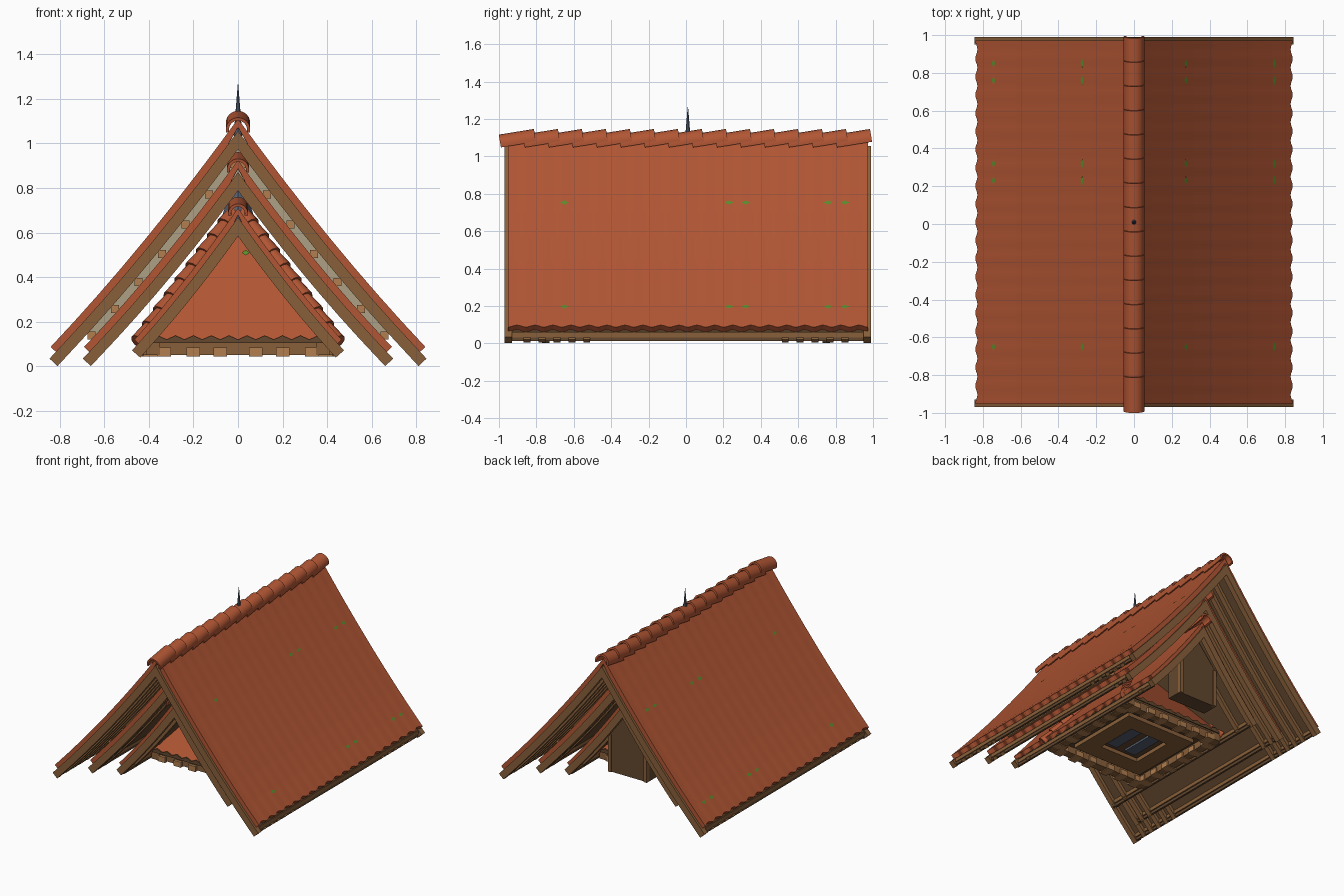
import bpy, bmesh, math
from mathutils import Vector, Matrix

cube = bpy.data.objects.get("Cube")
if cube:
    bpy.data.objects.remove(cube)


def material(name, rgb):
    m = bpy.data.materials.new(name)
    m.use_nodes = True
    m.diffuse_color = (*rgb, 1)
    m.node_tree.nodes["Principled BSDF"].inputs["Base Color"].default_value = (*rgb, 1)
    return m


TILE = material("terracotta", (0.44, 0.092, 0.034))
WOOD = material("wood", (0.25, 0.117, 0.043))
DARK = material("dark_wood", (0.125, 0.065, 0.028))
LIGHT = material("light_wood", (0.44, 0.21, 0.08))
PLASTER = material("plaster", (0.42, 0.35, 0.23))
METAL = material("metal", (0.09, 0.115, 0.16))
MOSS = material("moss", (0.1, 0.27, 0.025))


def finish(name, bm, mat, smooth=False):
    bmesh.ops.recalc_face_normals(bm, faces=bm.faces[:])
    mesh = bpy.data.meshes.new(name)
    bm.to_mesh(mesh)
    bm.free()
    mesh.materials.append(mat)
    ob = bpy.data.objects.new(name, mesh)
    bpy.context.collection.objects.link(ob)
    if smooth:
        bpy.ops.object.select_all(action='DESELECT')
        ob.select_set(True)
        bpy.context.view_layer.objects.active = ob
        bpy.ops.object.shade_smooth_by_angle(angle=math.radians(40))
    return ob


def add_box(bm, lo, hi):
    lo, hi = Vector(lo), Vector(hi)
    size = Matrix.Diagonal((*(hi - lo), 1))
    bmesh.ops.create_cube(bm, size=1, matrix=Matrix.Translation((lo + hi) / 2) @ size)


def add_prism(bm, outline, y0, y1):
    # Extrude an (x, z) outline along y
    f = bm.faces.new([bm.verts.new((x, y0, z)) for x, z in outline])
    ext = bmesh.ops.extrude_face_region(bm, geom=[f])
    moved = [v for v in ext["geom"] if isinstance(v, bmesh.types.BMVert)]
    bmesh.ops.translate(bm, verts=moved, vec=(0, y1 - y0, 0))


def half_profile(width, top, foot, sag, n=8):
    # Gently sagging slope from ridge to eave
    pts = []
    for i in range(n + 1):
        t = i / n
        pts.append((width * t, top + (foot - top) * (t + sag * t * (1 - t))))
    return pts


def offset(pts, d, ext=0):
    # Shift a half profile inward along its normals and lengthen the foot
    out = []
    for i, (x, z) in enumerate(pts):
        a, b = pts[max(i - 1, 0)], pts[min(i + 1, len(pts) - 1)]
        t = Vector((b[0] - a[0], b[1] - a[1])).normalized()
        if i == 0:
            out.append((0, z - d / t.x))
        else:
            e = ext if i == len(pts) - 1 else 0
            out.append((x + t.y * d + t.x * e, z - t.x * d + t.y * e))
    return out


def slab(bm, pts, d0, d1, y0, y1, ext=0):
    top, low = offset(pts, d0, ext), offset(pts, d1, ext)
    for s in (1, -1):
        add_prism(bm, [(s * x, z) for x, z in top + low[::-1]], y0, y1)


def tile_sheet(name, pts, y0, y1, thick):
    # Faintly rippled tile rows with a scalloped eave
    bm = bmesh.new()
    waves = round((y1 - y0) / 0.0975)
    cols = []
    for j in range(waves * 6 + 1):
        c = math.cos(j / 6 * math.tau)
        half = offset(pts, 0.0005 - 0.0005 * c, 0.008 * c)
        line = [(-x, z) for x, z in half[:0:-1]] + half
        y = y0 + (y1 - y0) * j / (waves * 6)
        cols.append([bm.verts.new((x, y, z)) for x, z in line])
    for a, b in zip(cols, cols[1:]):
        for i in range(len(a) - 1):
            bm.faces.new((a[i], a[i + 1], b[i + 1], b[i]))
    ob = finish(name, bm, TILE)
    mod = ob.modifiers.new("thickness", 'SOLIDIFY')
    mod.thickness, mod.offset = thick, -1


def ridge_tiles(name, z, r, y0, y1):
    # Overlapping curved caps, each rising toward the back
    bm = bmesh.new()
    length, count = 0.19, round((y1 - y0 - 0.19) / 0.128) + 1
    step = (y1 - y0 - length) / (count - 1)
    arc = [math.radians(-15 + 21 * k) for k in range(11)]
    outline = [(r * math.cos(a), r * math.sin(a)) for a in arc]
    outline += [((r - 0.014) * math.cos(a), (r - 0.014) * math.sin(a)) for a in arc[::-1]]
    for i in range(count):
        first = len(bm.verts)
        add_prism(bm, outline, 0, length)
        bm.verts.ensure_lookup_table()
        place = Matrix.Translation((0, y0 + i * step, z)) @ Matrix.Rotation(0.16, 4, 'X')
        bmesh.ops.transform(bm, matrix=place, verts=bm.verts[first:])
    finish(name, bm, TILE, True)


def gable_roof(name, pts, y0, y1, rafters, tile=0.038):
    tile_sheet(name + "_tiles", pts, y0 + 0.018, y1 - 0.018, tile)
    bm = bmesh.new()
    slab(bm, pts, tile, tile + 0.018, y0 + 0.02, y1 - 0.02, 0.012)
    x, z = pts[-1]
    for s in (1, -1):
        add_box(bm, (s * (x - 0.035), y0 + 0.02, z - 0.08), (s * (x - 0.02), y1 - 0.02, z - 0.055))
    finish(name + "_boarding", bm, DARK)
    bm = bmesh.new()
    for a, b in ((y0, y0 + 0.04), (y1 - 0.04, y1)):
        slab(bm, pts, tile - 0.006, tile + 0.043, a, b, 0.05)
    for y in rafters:
        slab(bm, pts, tile + 0.018, tile + 0.042, y - 0.018, y + 0.018, 0.045)
    for s in (1, -1):
        add_box(bm, (s * (x - 0.045), y0 + 0.02, z - 0.06), (s * (x - 0.015), y1 - 0.02, z - 0.033))
    finish(name + "_bargeboards_and_rafters", bm, WOOD)


# Three nested roofs
outer = half_profile(0.835, 1.11, 0.093, 0.13)
middle = half_profile(0.685, 0.925, 0.093, 0.14)
inner = half_profile(0.46, 0.71, 0.125, 0.13)
feet = [s * (0.53 + 0.08 * k) for s in (1, -1) for k in range(5)]
gable_roof("outer_roof", outer, -0.97, 0.99, feet)
gable_roof("middle_roof", middle, -0.77, 0.77, feet[1:3] + feet[6:8])
gable_roof("inner_roof", inner, -0.75, 0.75, [0.6, -0.6], 0.03)
ridge_tiles("outer_ridge", 1.062, 0.055, -0.992, 0.995)
ridge_tiles("middle_ridge", 0.882, 0.05, -0.8, 0.8)
ridge_tiles("inner_ridge", 0.685, 0.045, -0.78, 0.78)

# Plaster infill and purlins between outer and middle roofs
bm = bmesh.new()
slab(bm, outer[:-1], 0.055, 0.16, -0.5, -0.48)
finish("plaster_infill", bm, PLASTER)
bm = bmesh.new()
for x, z in offset(outer, 0.1)[1:-1]:
    for s in (1, -1):
        add_box(bm, (s * x - 0.018, -0.55, z - 0.018), (s * x + 0.018, 0.55, z + 0.018))
finish("purlins", bm, LIGHT)

# Central pyramid roof
bm = bmesh.new()
base, eave, peak = 0.43, 0.12, 0.7
spin = Matrix.Translation((0, 0, (eave + peak) / 2)) @ Matrix.Rotation(math.pi / 4, 4, 'Z')
bmesh.ops.create_cone(bm, cap_ends=False, segments=4, radius1=base * math.sqrt(2),
                      radius2=0.02, depth=peak - eave, matrix=spin)
finish("pyramid_roof", bm, TILE)

# Overlapping hip caps on the pyramid corners
bm = bmesh.new()
for sx in (1, -1):
    for sy in (1, -1):
        low, high = Vector((sx * 0.435, sy * 0.435, 0.12)), Vector((0, 0, 0.71))
        along = (high - low).normalized().to_track_quat('Z', 'Y').to_matrix().to_4x4()
        for i in range(9):
            bmesh.ops.create_cone(bm, cap_ends=True, segments=10, radius1=0.042, radius2=0.03, depth=0.11,
                                  matrix=Matrix.Translation(low.lerp(high, (i + 0.4) / 9)) @ along)
finish("hip_caps", bm, TILE, True)

# Scalloped shadow edge, beams and corbels on all four sides
teeth, beams, blocks = bmesh.new(), bmesh.new(), bmesh.new()
zigzag = [(-0.4 + 0.04 * i, 0.12 + 0.018 * (i % 2)) for i in range(21)]
for k in range(4):
    turn = Matrix.Rotation(k * math.pi / 2, 4, 'Z')
    parts = [(teeth, len(teeth.verts)), (beams, len(beams.verts)), (blocks, len(blocks.verts))]
    add_prism(teeth, zigzag + [(0.4, 0.105), (-0.4, 0.105)], -0.438, -0.43)
    add_box(beams, (-0.43, -0.41, 0.05), (0.43, -0.35, 0.11))
    add_box(beams, (-0.29, -0.29, 0.055), (0.29, -0.16, 0.085))
    for x in (-0.33, -0.2, -0.08, 0.08, 0.2, 0.33):
        add_box(blocks, (x - 0.03, -0.43, 0.045), (x + 0.03, -0.34, 0.085))
    for b, start in parts:
        b.verts.ensure_lookup_table()
        bmesh.ops.transform(b, matrix=turn, verts=b.verts[start:])
finish("eave_shadow_edge", teeth, DARK)
finish("frame_beams", beams, WOOD)
finish("corbels", blocks, LIGHT)

# Frame ceiling with a metal hatch
bm = bmesh.new()
add_box(bm, (-0.38, -0.38, 0.1), (0.38, 0.38, 0.115))
finish("frame_ceiling", bm, DARK)
bm = bmesh.new()
for x in (-0.08, 0.08):
    add_box(bm, (x - 0.045, -0.14, 0.085), (x + 0.045, 0.14, 0.1))
finish("ceiling_hatch", bm, METAL)

# Boarded bay at the back with a raised frame
bm = bmesh.new()
add_prism(bm, [(-0.16, 0.12), (0.16, 0.12), (0.16, 0.4), (0, 0.59), (-0.16, 0.4)], 0.56, 0.68)
finish("back_bay", bm, DARK)
bm = bmesh.new()
for s in (1, -1):
    add_box(bm, (s * 0.16, 0.66, 0.12), (s * 0.135, 0.69, 0.4))
finish("back_bay_posts", bm, WOOD)

# Spire
bm = bmesh.new()
for r0, r1, z0, z1 in ((0.08, 0.035, 0.65, 0.78), (0.035, 0.013, 0.78, 1.12), (0.013, 0.001, 1.12, 1.265)):
    bmesh.ops.create_cone(bm, cap_ends=True, segments=8, radius1=r0, radius2=r1, depth=z1 - z0,
                          matrix=Matrix.Translation((0, 0.01, (z0 + z1) / 2)))
finish("spire", bm, METAL)

# Moss patches on the outer slopes and the pyramid front
bm = bmesh.new()
ring = [(-0.025, 0), (0, 0.013), (0.025, 0), (0, -0.013)]
for i, w in ((2, 0.6), (7, 0.1)):
    a, b = Vector(outer[i]), Vector(outer[i + 1])
    t, p = (b - a).normalized(), a.lerp(b, w)
    for y in (-0.65, 0.23, 0.32, 0.76, 0.85):
        for s in (1, -1):
            bm.faces.new([bm.verts.new((s * (p.x + t.x * v - t.y * 0.004), y + u, p.y + t.y * v + t.x * 0.004))
                          for u, v in ring])
slope = base / (peak - eave)
bm.faces.new([bm.verts.new((0.035 + u * 0.7, -slope * (0.19 - v) - 0.025, 0.51 + v)) for u, v in ring])
finish("moss", bm, MOSS)
